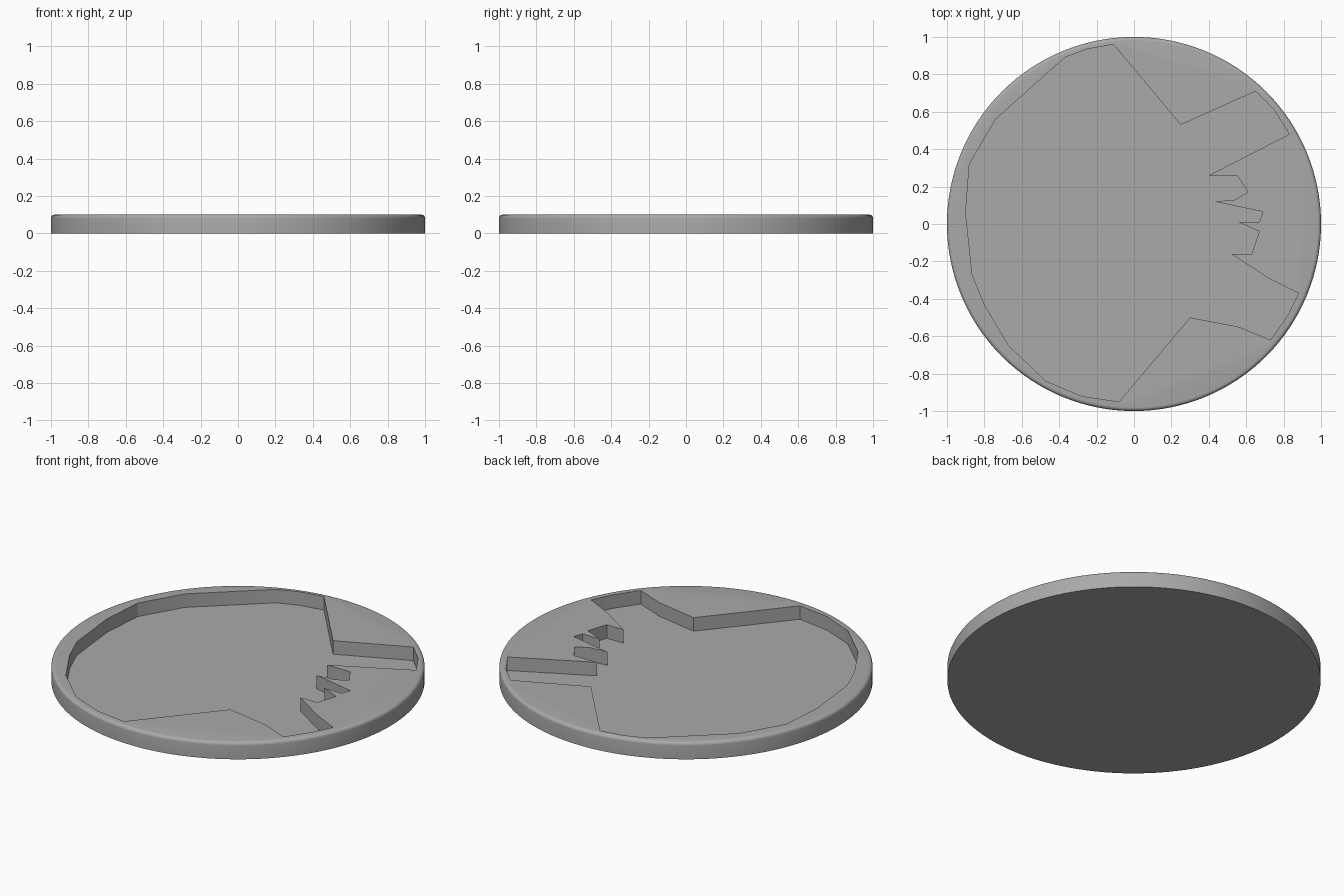
import bpy, bmesh

RADIUS, HEIGHT, FLOOR, ROUND = 1.0, 0.1, 0.02, 0.02

cube = bpy.data.objects.get("Cube")
if cube:
    bpy.data.objects.remove(cube, do_unlink=True)

# Single grey material
grey = bpy.data.materials.new("plain grey")
grey.use_nodes = True
colour = (0.4, 0.4, 0.4, 1)
grey.diffuse_color = colour
grey.node_tree.nodes["Principled BSDF"].inputs["Base Color"].default_value = colour


def add_object(name, bm):
    bmesh.ops.recalc_face_normals(bm, faces=bm.faces)
    mesh = bpy.data.meshes.new(name)
    bm.to_mesh(mesh)
    bm.free()
    mesh.materials.append(grey)
    obj = bpy.data.objects.new(name, mesh)
    bpy.context.collection.objects.link(obj)
    return obj


# Round disc with a softened top rim
bm = bmesh.new()
bmesh.ops.create_cone(bm, cap_ends=True, segments=128, radius1=RADIUS,
                      radius2=RADIUS, depth=HEIGHT)
bmesh.ops.translate(bm, verts=bm.verts, vec=(0, 0, HEIGHT / 2))
rim = [e for e in bm.edges if all(v.co.z > HEIGHT - 0.001 for v in e.verts)]
bmesh.ops.bevel(bm, geom=rim, offset=ROUND, segments=5, profile=0.5,
                affect='EDGES')
disc = add_object("round_base", bm)

# Jagged pocket outline: upper spike, teeth, lower spike, rounded left side
upper = [(-.11, .96), (.25, .53), (.65, .71), (.75, .61), (.83, .48), (.40, .26)]
teeth = [(.55, .26), (.61, .17), (.54, .13), (.43, .12), (.69, .065), (.67, .01),
         (.56, .01), (.67, -.04), (.63, -.16), (.52, -.16)]
lower = [(.72, -.29), (.88, -.37), (.82, -.49), (.73, -.62), (.56, -.55),
         (.30, -.50), (-.08, -.95)]
left = [(-.28, -.92), (-.47, -.84), (-.67, -.65), (-.80, -.43), (-.865, -.27),
        (-.90, .06), (-.88, .32), (-.74, .56), (-.37, .89), (-.25, .935)]

# Pocket cutter, extruded from the pocket floor to above the disc
bm = bmesh.new()
face = bm.faces.new([bm.verts.new((x, y, FLOOR))
                     for x, y in upper + teeth + lower + left])
top = bmesh.ops.extrude_face_region(bm, geom=[face])["geom"]
bmesh.ops.translate(bm, vec=(0, 0, HEIGHT),
                    verts=[g for g in top if isinstance(g, bmesh.types.BMVert)])
cutter = add_object("pocket_cutter", bm)
cutter.hide_render = True

# Sink the pocket into the disc
cut = disc.modifiers.new("pocket", 'BOOLEAN')
cut.operation, cut.solver, cut.object = 'DIFFERENCE', 'EXACT', cutter
bpy.ops.object.select_all(action='DESELECT')
disc.select_set(True)
bpy.context.view_layer.objects.active = disc
bpy.ops.object.modifier_apply(modifier=cut.name)
bpy.data.objects.remove(cutter, do_unlink=True)
bpy.ops.object.shade_smooth_by_angle(angle=0.4)
